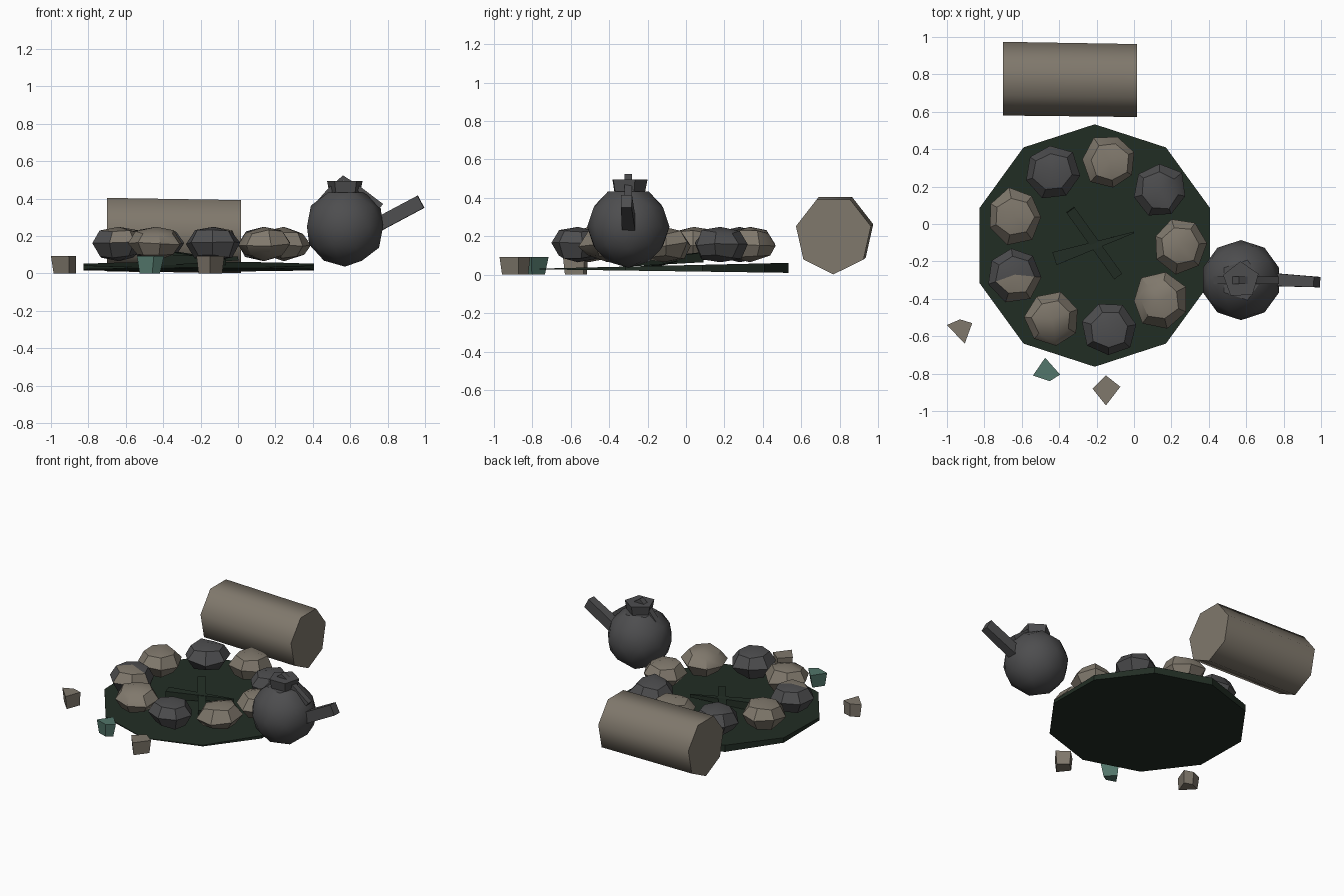
import bpy, bmesh, math, random
from mathutils import Vector

if "Cube" in bpy.data.objects:
    bpy.data.objects.remove(bpy.data.objects["Cube"])
random.seed(4)


def material(name, rgb):
    m = bpy.data.materials.new(name)
    m.use_nodes = True
    m.diffuse_color = (*rgb, 1)
    bsdf = m.node_tree.nodes["Principled BSDF"]
    bsdf.inputs["Base Color"].default_value = (*rgb, 1)
    bsdf.inputs["Roughness"].default_value = 0.9
    return m


TAN = material("warm_stone", (0.215, 0.188, 0.150))
GREY = material("charcoal_grey", (0.075, 0.075, 0.078))
GREEN = material("dark_green", (0.016, 0.027, 0.018))
TEAL = material("teal", (0.085, 0.180, 0.145))


def finish(name, bm, mats, angle=None):
    bmesh.ops.recalc_face_normals(bm, faces=bm.faces)
    mesh = bpy.data.meshes.new(name)
    bm.to_mesh(mesh)
    bm.free()
    for m in mats:
        mesh.materials.append(m)
    ob = bpy.data.objects.new(name, mesh)
    bpy.context.collection.objects.link(ob)
    if angle:
        bpy.ops.object.select_all(action='DESELECT')
        ob.select_set(True)
        bpy.context.view_layer.objects.active = ob
        bpy.ops.object.shade_smooth_by_angle(angle=math.radians(angle))
    return ob


def loft(name, rings, mat, angle=None):
    """Skin matching rings of points and cap both ends."""
    bm = bmesh.new()
    rows = [[bm.verts.new(p) for p in ring] for ring in rings]
    n = len(rows[0])
    for a, b in zip(rows, rows[1:]):
        for i in range(n):
            j = (i + 1) % n
            bm.faces.new((a[i], a[j], b[j], b[i]))
    bm.faces.new(rows[0])
    bm.faces.new(rows[-1])
    return finish(name, bm, [mat], angle)


def polygon(n, start):
    return [(math.cos(math.radians(start) + math.tau * i / n),
             math.sin(math.radians(start) + math.tau * i / n)) for i in range(n)]


def beam(name, path, sizes, mat):
    """Rectangular bar along a path; sizes are (side, vertical) half widths."""
    pts = [Vector(p) for p in path]
    rings = []
    for i, p in enumerate(pts):
        d = (pts[min(i + 1, len(pts) - 1)] - pts[max(i - 1, 0)]).normalized()
        side = d.cross(Vector((0, 0, 1))).normalized()
        up = side.cross(d)
        w, h = sizes[min(i, len(sizes) - 1)]
        rings.append([p + side * w * a + up * h * b
                      for a, b in ((1, 1), (-1, 1), (-1, -1), (1, -1))])
    return loft(name, rings, mat)


# Ground plate: ten-sided wedge, thicker at the back
CX, CY = -0.21, -0.115
plate = [(CX + 0.648 * c, CY + 0.648 * s) for c, s in polygon(10, 90)]
loft("ground_plate", [
    [(x, y, 0.028 - 0.018 * (y + 0.763) / 1.296) for x, y in plate],
    [(x, y, 0.032 + 0.030 * (y + 0.763) / 1.296) for x, y in plate]], GREEN)

# Crossed sticks in the middle
beam("stick_long", [(-0.34, 0.075, 0.09), (-0.085, -0.28, 0.06)],
     [(0.026, 0.025), (0.026, 0.015)], GREEN)
beam("stick_tapered", [(-0.425, -0.185, 0.07), (0.0, -0.045, 0.08)],
     [(0.036, 0.03), (0.004, 0.01)], GREEN)


# Ring of stones
def stone(name, x, y, mat, patch=False):
    bm = bmesh.new()
    bmesh.ops.create_uvsphere(bm, u_segments=7, v_segments=4, radius=1)
    turn = random.uniform(0, math.tau)
    c, s = math.cos(turn), math.sin(turn)
    for v in bm.verts:
        p = v.co.copy()
        k = 1 if abs(p.z) > 0.9 else random.uniform(0.94, 1.08)
        drop = 0 if abs(p.z) > 0.9 else random.uniform(-0.012, 0.012)
        v.co = (x + 0.146 * k * (p.x * c - p.y * s),
                y + 0.146 * k * (p.x * s + p.y * c),
                0.157 + 0.092 * p.z + drop)
    bm.normal_update()
    if patch:
        # Pale patch on the front upper faces
        for f in bm.faces:
            m = f.calc_center_median()
            if m.z > 0.18 and m.y < y - 0.01 and m.x > x - 0.05:
                f.material_index = 1
    finish(name, bm, [mat, TAN], 36)


for i, kind in enumerate("TGTTGTGTG"):
    a = math.radians(80 - 40 * i)
    stone(f"ring_stone_{i + 1}", CX + 0.455 * math.cos(a), CY + 0.455 * math.sin(a),
          TAN if kind == "T" else GREY, patch=(i == 6))

# Log seat behind the ring
log_shape = polygon(7, 270)
loft("log_seat", [
    [(-0.70, 0.777 + 0.202 * c, 0.217 + 0.207 * s) for c, s in log_shape],
    [(0.015, 0.767 + 0.200 * c, 0.207 + 0.205 * s) for c, s in log_shape]], TAN, 55)

# Kettle body
KX, KY = 0.572, -0.30
bm = bmesh.new()
bmesh.ops.create_icosphere(bm, subdivisions=2, radius=0.214)
for v in bm.verts:
    v.co.z = min(v.co.z, 0.185)
    v.co += Vector((KX, KY, 0.25))
finish("kettle_body", bm, [GREY], 32)

# Kettle lid, flaring towards the top
loft("kettle_lid", [[(KX + r * c, KY + r * s, z) for c, s in polygon(5, 20)]
                    for r, z in ((0.085, 0.42), (0.10, 0.495))], GREY)

# Kettle handle arching over the lid
beam("kettle_handle", [(KX - 0.15, KY, 0.365), (KX - 0.075, KY, 0.45), (KX - 0.01, KY, 0.51),
                       (KX + 0.07, KY, 0.455), (KX + 0.195, KY, 0.36)],
     [(0.02, 0.014)], GREY)

# Kettle spout
beam("kettle_spout", [(0.70, -0.295, 0.235), (0.978, -0.31, 0.383)],
     [(0.036, 0.037), (0.028, 0.037)], GREY)


# Loose pebbles: top outline, with a base shifted and scaled about its centre
def pebble(name, outline, mat, scale, shift):
    cx = sum(p[0] for p in outline) / len(outline)
    cy = sum(p[1] for p in outline) / len(outline)
    base = [(cx + shift + (x - cx) * scale, cy + (y - cy) * scale, 0) for x, y in outline]
    loft(name, [base, [(x, y, 0.092) for x, y in outline]], mat)


pebble("pebble_left", [(-1.0, -0.54), (-0.93, -0.51), (-0.865, -0.53), (-0.905, -0.64)],
       TAN, 0.88, 0.005)
pebble("pebble_teal", [(-0.475, -0.715), (-0.395, -0.805), (-0.45, -0.84), (-0.54, -0.81)],
       TEAL, 0.75, -0.005)
pebble("pebble_front", [(-0.15, -0.81), (-0.073, -0.87), (-0.15, -0.97), (-0.222, -0.88)],
       TAN, 0.85, 0.0)
